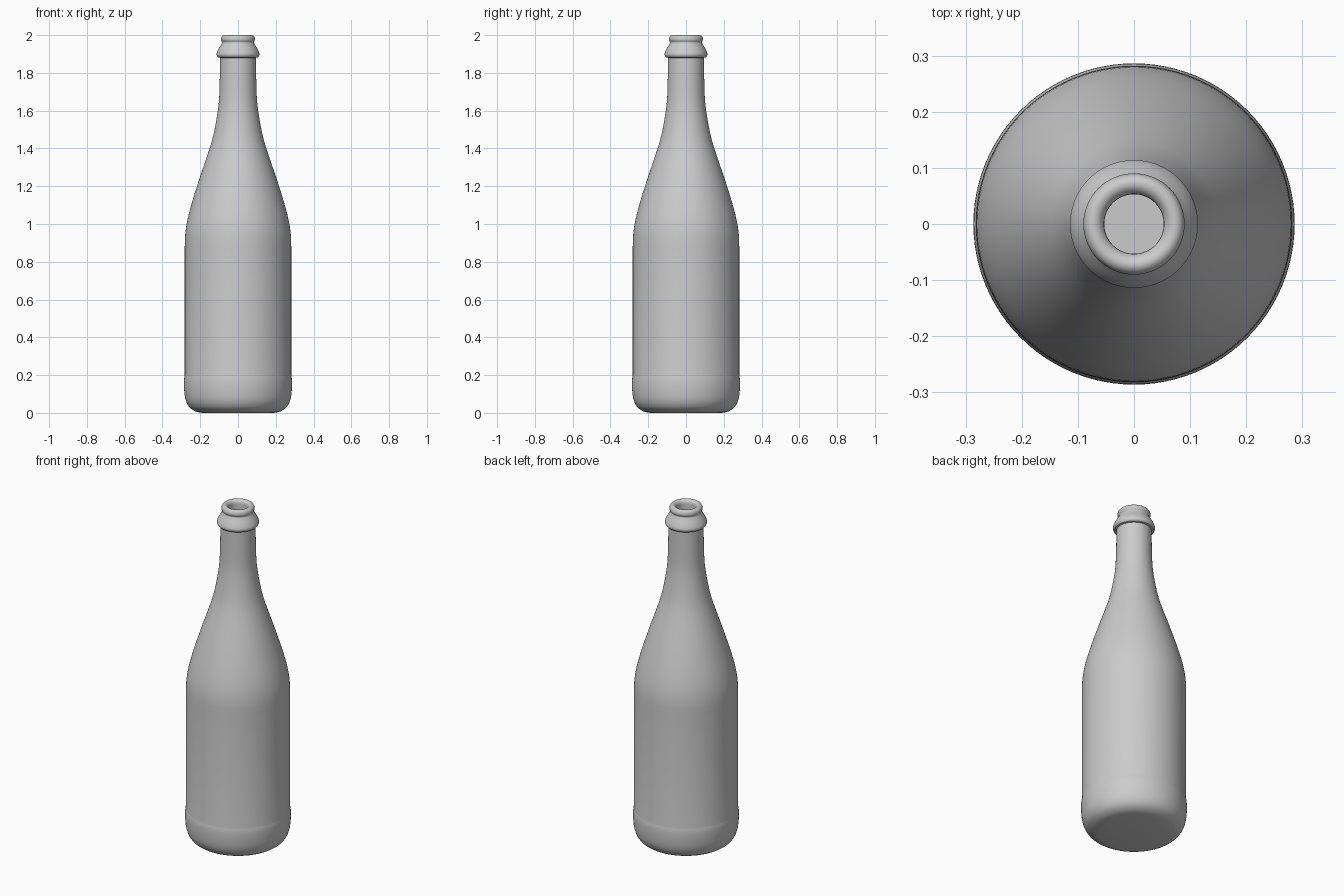
import bpy, bmesh, math

if "Cube" in bpy.data.objects:
    bpy.data.objects.remove(bpy.data.objects["Cube"])

SEG = 96


def smooth_run(pts, n=4):
    """Catmull-Rom curve through (radius, height) points."""
    p = [pts[0]] + pts + [pts[-1]]
    out = []
    for i in range(1, len(p) - 2):
        for k in range(n):
            t = k / n
            out.append(tuple(0.5 * (2 * b + (c - a) * t + (2 * a - 5 * b + 4 * c - d) * t * t
                                    + (3 * b - a - 3 * c + d) * t ** 3)
                             for a, b, c, d in zip(*p[i - 1:i + 3])))
    return out + [pts[-1]]


def lathe(name, profile):
    bm = bmesh.new()
    rings = []
    for r, z in profile:
        if r < 1e-6:
            rings.append([bm.verts.new((0, 0, z))])
        else:
            rings.append([bm.verts.new((r * math.cos(2 * math.pi * i / SEG),
                                        r * math.sin(2 * math.pi * i / SEG), z))
                          for i in range(SEG)])
    for a, b in zip(rings, rings[1:]):
        for i in range(SEG):
            j = (i + 1) % SEG
            quad = [a[i % len(a)], a[j % len(a)], b[j % len(b)], b[i % len(b)]]
            bm.faces.new(list(dict.fromkeys(quad)))
    bmesh.ops.recalc_face_normals(bm, faces=bm.faces)
    mesh = bpy.data.meshes.new(name)
    bm.to_mesh(mesh)
    bm.free()
    obj = bpy.data.objects.new(name, mesh)
    bpy.context.collection.objects.link(obj)
    bpy.context.view_layer.objects.active = obj
    obj.select_set(True)
    bpy.ops.object.shade_smooth_by_angle(angle=math.radians(40))
    return obj


# Outer wall: flat base, rounded heel, straight body, shoulder and neck
base = [(0, 0)] + smooth_run([(0.19, 0), (0.225, 0.008), (0.257, 0.03), (0.277, 0.068),
                              (0.285, 0.12), (0.286, 0.17), (0.282, 0.2)])
body = smooth_run([(0.282, 0.88), (0.279, 0.95), (0.266, 1.03), (0.239, 1.13), (0.201, 1.25),
                   (0.157, 1.38), (0.133, 1.46), (0.113, 1.56), (0.101, 1.65),
                   (0.097, 1.75), (0.095, 1.88)])
# Collar and lip
collar = smooth_run([(0.106, 1.882), (0.113, 1.892), (0.113, 1.904), (0.104, 1.925),
                     (0.092, 1.945), (0.084, 1.96)], 3)
lip = smooth_run([(0.084, 1.963), (0.089, 1.972), (0.09, 1.98), (0.086, 1.993),
                  (0.076, 2.0), (0.064, 1.998), (0.055, 1.988), (0.053, 1.975)], 3)
# Hollow inside
inside = [(0.053, 1.88), (0.058, 1.7), (0.08, 1.55), (0.12, 1.38), (0.2, 1.13), (0.24, 0.95),
          (0.245, 0.88), (0.245, 0.15), (0.19, 0.04), (0, 0.04)]

lathe("bottle", base + body + collar + lip + inside)
